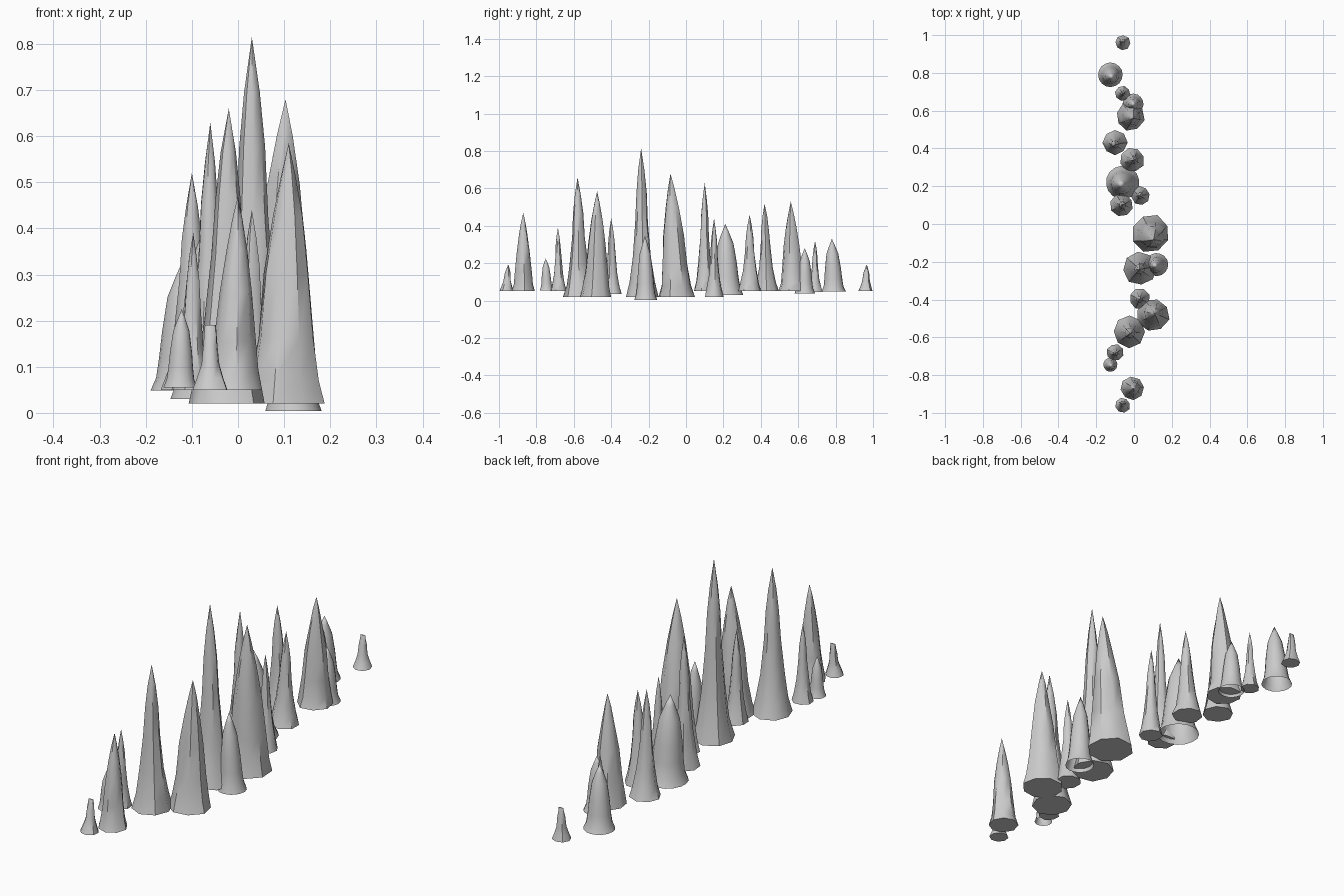
import bpy, bmesh, math, random

if "Cube" in bpy.data.objects:
    bpy.data.objects.remove(bpy.data.objects["Cube"])

random.seed(4)

# profile: (height fraction, radius fraction)
SLIM = [(0, 1), (.1, .8), (.27, .58), (.5, .41), (.7, .32), (.85, .19)]
FULL = [(0, 1), (.09, .85), (.25, .72), (.5, .57), (.72, .37), (.88, .18)]
ROUND = [(0, 1), (.1, .82), (.25, .73), (.45, .65), (.72, .48), (.88, .22)]
STUB = [(0, 1), (.18, .75), (.4, .5), (.7, .4), (1, .3)]


def stalagmite(name, x, y, r, z0, z1, dx, dy, profile, sides, capped, jitter):
    """Lofted tapering spike whose centre line leans to (x+dx, y+dy)."""
    bm = bmesh.new()
    turn = random.random() * 6.28
    rings = []
    for t, f in profile:
        ring = []
        for i in range(sides):
            a = turn + math.tau * i / sides
            k = r * f * (1 + random.uniform(-jitter, jitter))
            # stubs pinch to a chisel edge along x
            ky = k * (.15 if t == 1 else 1)
            ring.append(bm.verts.new((x + dx * t + k * math.cos(a),
                                      y + dy * t + ky * math.sin(a),
                                      z0 + (z1 - z0) * t)))
        rings.append(ring)
    for low, high in zip(rings, rings[1:]):
        for i in range(sides):
            j = (i + 1) % sides
            bm.faces.new((low[i], low[j], high[j], high[i]))
    if profile[-1][0] == 1:
        bm.faces.new(rings[-1])
    else:
        tip = bm.verts.new((x + dx, y + dy, z1))
        for i in range(sides):
            bm.faces.new((rings[-1][i], rings[-1][(i + 1) % sides], tip))
    if capped:
        bm.faces.new(rings[0][::-1])
    mesh = bpy.data.meshes.new(name)
    bm.to_mesh(mesh)
    bm.free()
    ob = bpy.data.objects.new(name, mesh)
    bpy.context.collection.objects.link(ob)
    for p in mesh.polygons:
        p.use_smooth = True
    bpy.ops.object.select_all(action='DESELECT')
    ob.select_set(True)
    bpy.context.view_layer.objects.active = ob
    bpy.ops.object.shade_smooth_by_angle(angle=math.radians(45))


# faceted spikes: x, y, radius, base z, tip z, lean x, lean y, profile
faceted = [
    (-.06, .96, .04, .05, .19, 0, .006, STUB),
    (-.06, -.96, .04, .05, .19, 0, .01, STUB),
    (-.06, .69, .04, .045, .32, 0, 0, SLIM),
    (-.02, .57, .075, .05, .53, .015, -.01, FULL),
    (-.10, .43, .065, .05, .52, 0, -.01, SLIM),
    (-.01, .34, .065, .05, .46, .01, 0, SLIM),
    (.035, .15, .05, .02, .44, -.005, 0, SLIM),
    (-.065, .10, .06, .05, .63, .005, 0, SLIM),
    (.088, -.05, .1, .02, .68, .015, -.033, FULL),
    (.03, -.235, .087, .02, .815, 0, -.005, SLIM),
    (.03, -.395, .055, .035, .44, 0, -.005, SLIM),
    (.10, -.48, .087, .02, .585, .01, .005, FULL),
    (-.025, -.57, .086, .02, .66, .005, -.01, SLIM),
    (-.10, -.68, .045, .05, .39, .003, -.005, SLIM),
    (-.01, -.87, .062, .05, .47, .01, 0, FULL),
]
for n, s in enumerate(faceted, 1):
    stalagmite(f"faceted_stalagmite_{n}", *s, 8, True, .05)

# rounder, open-bottomed spikes
rounded = [
    (-.125, .79, .065, .048, .33, .005, -.01, ROUND),
    (-.005, .635, .055, .038, .28, 0, 0, ROUND),
    (-.06, .22, .088, .03, .41, -.01, -.01, ROUND),
    (.12, -.215, .061, .004, .345, -.01, -.005, ROUND),
    (-.125, -.745, .037, .055, .225, .003, -.005, ROUND),
]
for n, s in enumerate(rounded, 1):
    stalagmite(f"round_stalagmite_{n}", *s, 16, False, .01)
